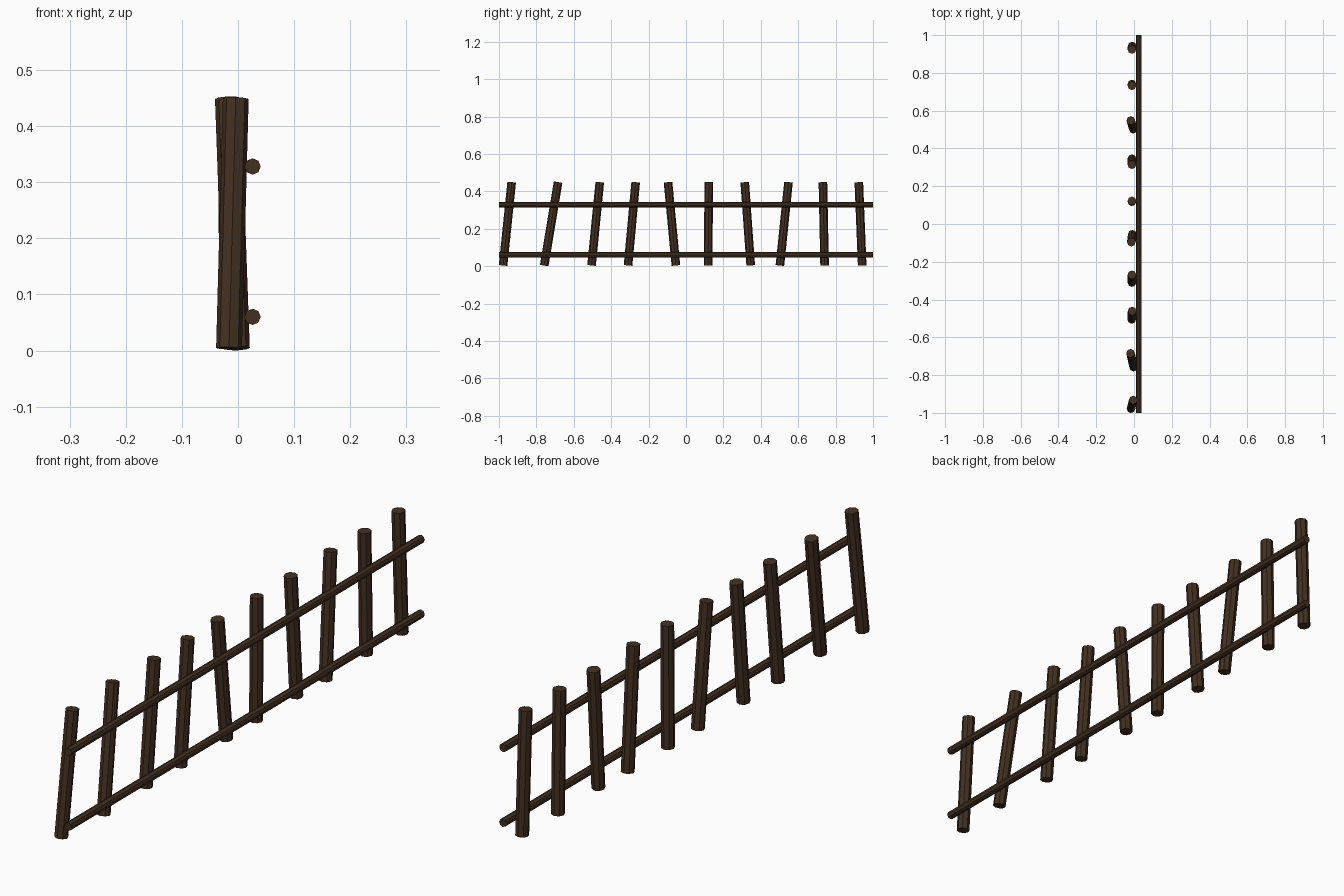
import bpy
from mathutils import Vector

if "Cube" in bpy.data.objects:
    bpy.data.objects.remove(bpy.data.objects["Cube"])

wood = bpy.data.materials.new("dark_wood")
wood.diffuse_color = (0.055, 0.030, 0.015, 1)
wood.use_nodes = True
wood.node_tree.nodes["Principled BSDF"].inputs["Base Color"].default_value = wood.diffuse_color


def pole(name, start, end, radius, sides=8):
    """Flat-sided log running between two points."""
    a, b = Vector(start), Vector(end)
    axis = b - a
    bpy.ops.mesh.primitive_cylinder_add(
        vertices=sides, radius=radius, depth=axis.length, location=(a + b) / 2)
    ob = bpy.context.object
    ob.name = name
    ob.rotation_mode = 'QUATERNION'
    ob.rotation_quaternion = Vector((0, 0, 1)).rotation_difference(axis)
    ob.data.materials.append(wood)
    return ob


# Crooked posts: bottom x, bottom y, top x, top y
posts = [
    (-0.016, -0.978, -0.004, -0.932),
    (-0.002, -0.758, -0.018, -0.684),
    (-0.012, -0.505, -0.010, -0.461),
    (-0.011, -0.310, -0.011, -0.269),
    (-0.009, -0.054, -0.014, -0.096),
    (-0.011, 0.118, -0.011, 0.122),
    (-0.011, 0.346, -0.011, 0.314),
    (-0.004, 0.502, -0.017, 0.548),
    (-0.011, 0.741, -0.011, 0.732),
    (-0.010, 0.942, -0.011, 0.924),
]
for i, (bx, by, tx, ty) in enumerate(posts, 1):
    pole(f"fence_post_{i}", (bx, by, 0.004), (tx, ty, 0.449), 0.023)

# Two straight rails along the right side of the posts
for name, z in (("lower_rail", 0.06), ("upper_rail", 0.328)):
    pole(name, (0.026, -1, z), (0.026, 1, z), 0.0145)
